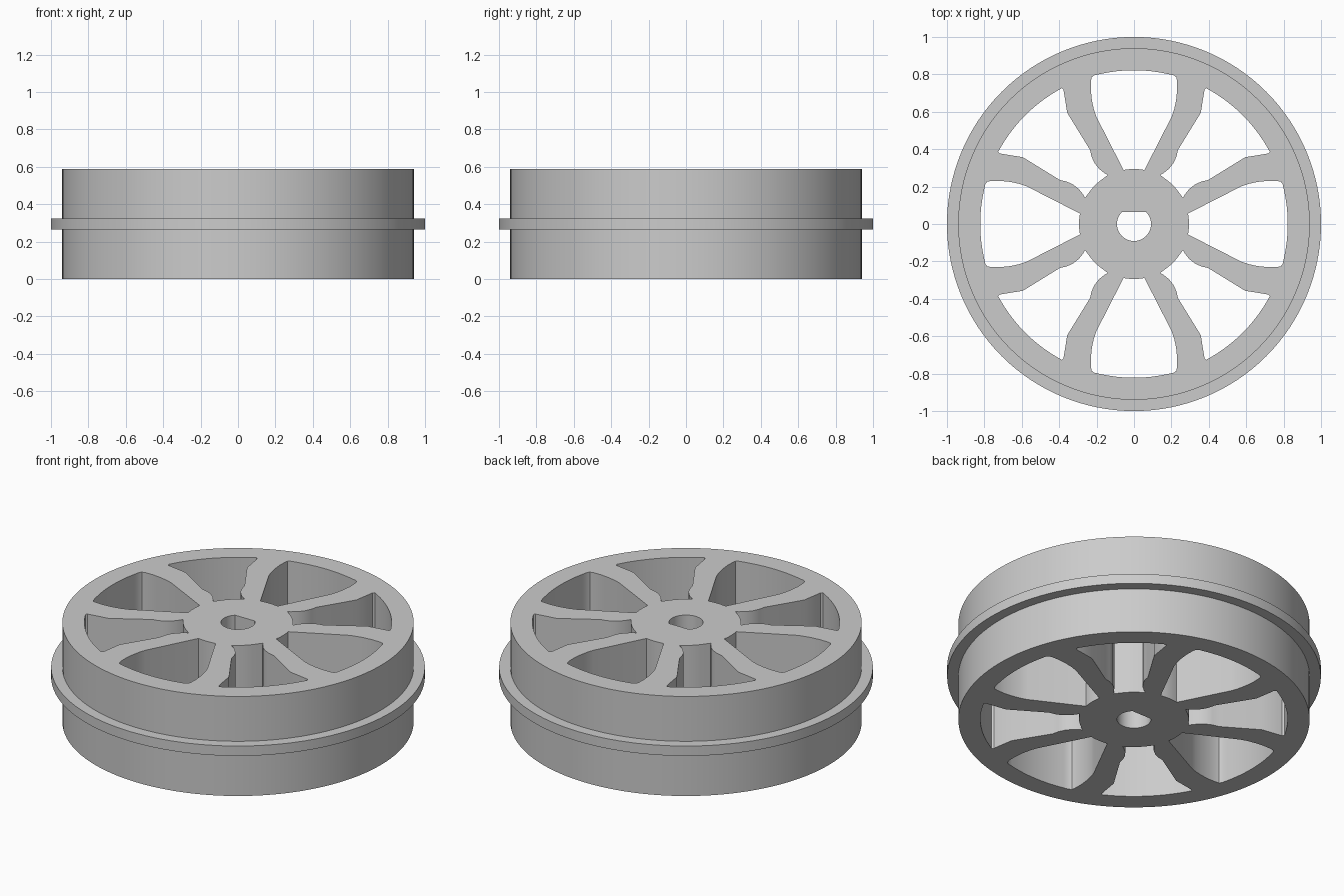
import bpy, bmesh, math
from mathutils import Matrix, Vector

cube = bpy.data.objects.get("Cube")
if cube:
    bpy.data.objects.remove(cube, do_unlink=True)

HEIGHT = 0.588
RIM = 0.94
WINDOW_R = 0.822
HUB_R = 0.294
SEGMENTS = 128

grey = bpy.data.materials.new("plain grey")
grey.use_nodes = True
colour = (0.6, 0.6, 0.6, 1)
grey.diffuse_color = colour
grey.node_tree.nodes["Principled BSDF"].inputs["Base Color"].default_value = colour


def arc(radius, start, end, steps):
    """Points on a circle, angles in radians, both ends included."""
    return [Vector((radius * math.cos(start + (end - start) * i / steps),
                    radius * math.sin(start + (end - start) * i / steps)))
            for i in range(steps + 1)]


def window(half_side):
    """Closed opening about the x axis from one side, listed hub to rim."""
    side = [Vector(p) for p in half_side]
    a, b = (math.atan2(p.y, p.x) for p in (side[0], side[-1]))
    mirrored = [Vector((p.x, -p.y)) for p in reversed(side)]
    outer = arc(WINDOW_R, b, -b, 14)[1:-1]
    inner = arc(HUB_R, -a, a, 6)[1:-1]
    return side + outer + mirrored + inner


def turned(points, angle):
    rot = Matrix.Rotation(angle, 2)
    return [rot @ p for p in points]


def finish(bm, name):
    bmesh.ops.recalc_face_normals(bm, faces=bm.faces)
    mesh = bpy.data.meshes.new(name)
    bm.to_mesh(mesh)
    bm.free()
    mesh.materials.append(grey)
    obj = bpy.data.objects.new(name, mesh)
    bpy.context.collection.objects.link(obj)
    bpy.ops.object.select_all(action='DESELECT')
    obj.select_set(True)
    bpy.context.view_layer.objects.active = obj
    bpy.ops.object.shade_smooth_by_angle(angle=math.radians(25))
    return obj


def plate(name, loops, bottom, top):
    """Flat outline with holes, extruded upwards."""
    bm = bmesh.new()
    for loop in loops:
        verts = [bm.verts.new((p.x, p.y, bottom)) for p in loop]
        for i, v in enumerate(verts):
            bm.edges.new((v, verts[i - 1]))
    bmesh.ops.triangle_fill(bm, use_beauty=True, edges=bm.edges[:],
                            normal=(0, 0, 1))
    bmesh.ops.dissolve_limit(bm, angle_limit=0.01, verts=bm.verts[:],
                             edges=[e for e in bm.edges if not e.is_boundary])
    bmesh.ops.triangulate(bm, faces=bm.faces[:])
    ext = bmesh.ops.extrude_face_region(bm, geom=bm.faces[:],
                                        use_keep_orig=True)
    moved = [g for g in ext["geom"] if isinstance(g, bmesh.types.BMVert)]
    bmesh.ops.translate(bm, verts=moved, vec=(0, 0, top - bottom))
    return finish(bm, name)


# Rounded openings on the main axes
wide = window([(0.289, 0.056), (0.545, 0.187), (0.575, 0.202), (0.61, 0.214),
               (0.66, 0.225), (0.717, 0.231), (0.765, 0.23), (0.785, 0.226),
               (0.795, 0.212)])

# Flared openings on the diagonals, measured across the 45 degree line
flare = [(0.262, 0.14), (0.27, 0.155), (0.293, 0.185), (0.325, 0.211),
         (0.36, 0.227), (0.396, 0.235), (0.594, 0.357), (0.718, 0.377),
         (0.726, 0.386)]
# Mirror the points across the diagonal so they lie on the positive side
diagonal = window(turned([Vector((y, x)) for x, y in flare], -math.pi / 4))

# Axle hole with a flat on the back side
flat = math.radians(45)
axle = arc(0.091, math.pi - flat, 2 * math.pi + flat, 36)

outline = arc(RIM, 0, 2 * math.pi, SEGMENTS)[:-1]
openings = []
for i in range(4):
    openings.append(turned(wide, i * math.pi / 2))
    openings.append(turned(diagonal, (i + 0.5) * math.pi / 2))
plate("spoked_wheel", [outline, axle] + openings, 0, HEIGHT)

# Thin guide flange around the middle of the rim
flange = [arc(r, 0, 2 * math.pi, SEGMENTS)[:-1] for r in (1.0, RIM - 0.01)]
plate("rim_flange", flange, 0.265, 0.323)
